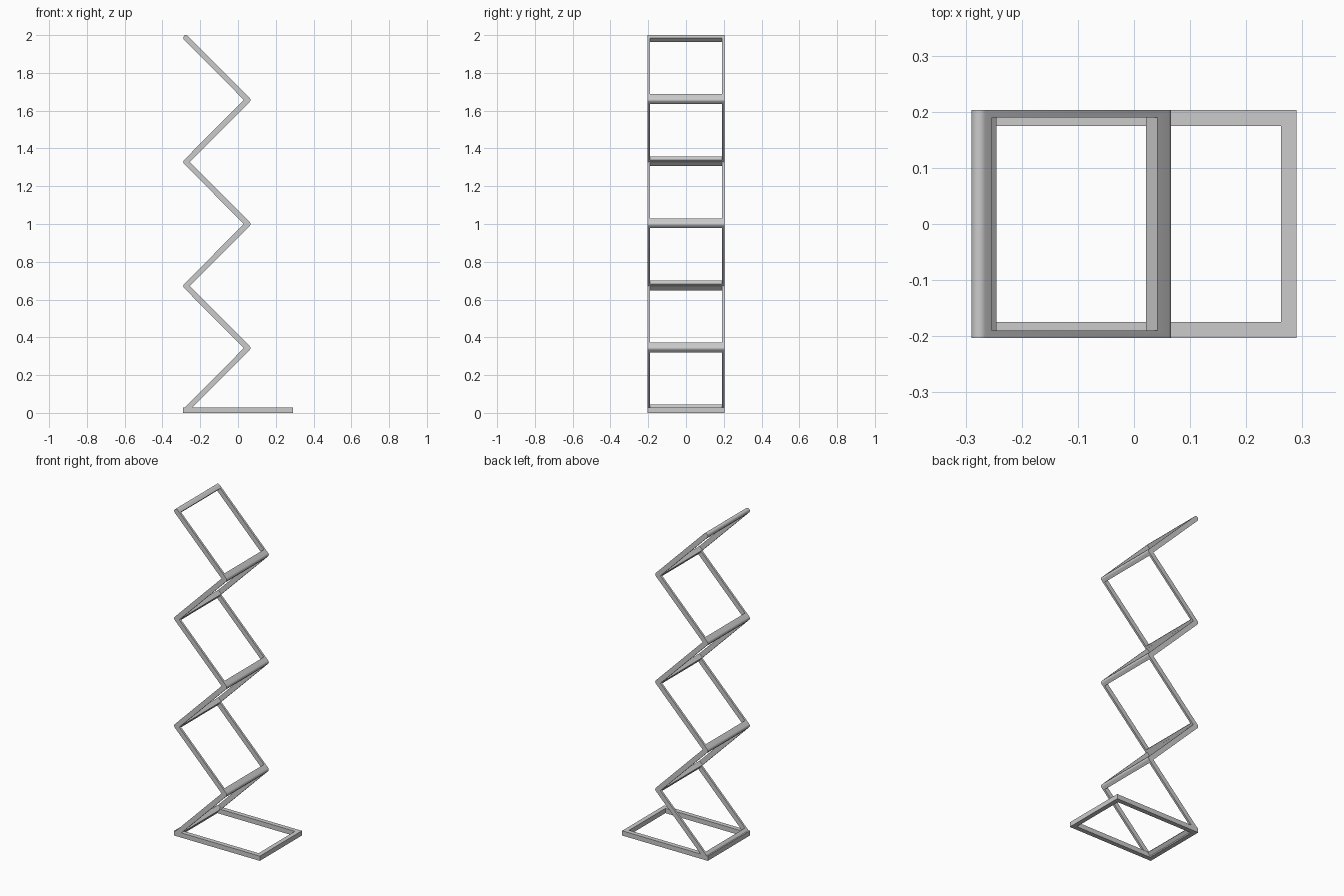
import bpy, bmesh, math

if "Cube" in bpy.data.objects:
    bpy.data.objects.remove(bpy.data.objects["Cube"])

R = 0.0145            # half thickness of a panel
HALF_W = 0.203        # half width in y
X_LEFT, X_RIGHT = -0.2755, 0.0515
Z0, STEP = 0.0145, 0.3285


def extrude_profile(name, pts, half_y):
    """Extrude a closed (x, z) profile symmetrically along y."""
    bm = bmesh.new()
    face = bm.faces.new([bm.verts.new((x, -half_y, z)) for x, z in pts])
    ext = bmesh.ops.extrude_face_region(bm, geom=[face])
    verts = [g for g in ext["geom"] if isinstance(g, bmesh.types.BMVert)]
    bmesh.ops.translate(bm, verts=verts, vec=(0, 2 * half_y, 0))
    bmesh.ops.recalc_face_normals(bm, faces=bm.faces)
    mesh = bpy.data.meshes.new(name)
    bm.to_mesh(mesh)
    bm.free()
    obj = bpy.data.objects.new(name, mesh)
    bpy.context.collection.objects.link(obj)
    return obj


def rect(x0, x1, z0, z1):
    return [(x0, z0), (x1, z0), (x1, z1), (x0, z1)]


def cut_opening(obj, x0, x1, half_y):
    """Cut the window through the frame, then drop the cutter."""
    cutter = extrude_profile("opening_cutter", rect(x0, x1, -0.2, 0.2), half_y)
    cutter.hide_render = True
    mod = obj.modifiers.new("opening", 'BOOLEAN')
    mod.operation = 'DIFFERENCE'
    mod.solver = 'EXACT'
    mod.object = cutter
    bpy.ops.object.select_all(action='DESELECT')
    bpy.context.view_layer.objects.active = obj
    obj.select_set(True)
    bpy.ops.object.modifier_apply(modifier=mod.name)
    bpy.data.objects.remove(cutter)


# Flat floor frame
base = extrude_profile("base_frame", rect(-0.29, 0.29, 0, 0.029), HALF_W)
cut_opening(base, -0.262, 0.262, 0.175)

# Zigzag shelf panels with rounded ends
dx = X_RIGHT - X_LEFT
length = math.hypot(dx, STEP)
tilt = math.atan2(STEP, dx)
N = 12
arc = [math.pi * i / N for i in range(N + 1)]
capsule = [(length + R * math.sin(a), -R * math.cos(a)) for a in arc]
capsule += [(-R * math.sin(a), R * math.cos(a)) for a in arc]

for i in range(6):
    panel = extrude_profile(f"zigzag_panel_{i + 1}", capsule, HALF_W)
    # lower crossbar is a little deeper than the upper one
    cut_opening(panel, 0.028, length - 0.017, 0.19)
    rightward = i % 2 == 0
    panel.location = (X_LEFT if rightward else X_RIGHT, 0, Z0 + i * STEP)
    panel.rotation_euler = (0, -tilt if rightward else tilt - math.pi, 0)
    bpy.ops.object.shade_smooth_by_angle(angle=math.radians(30))
